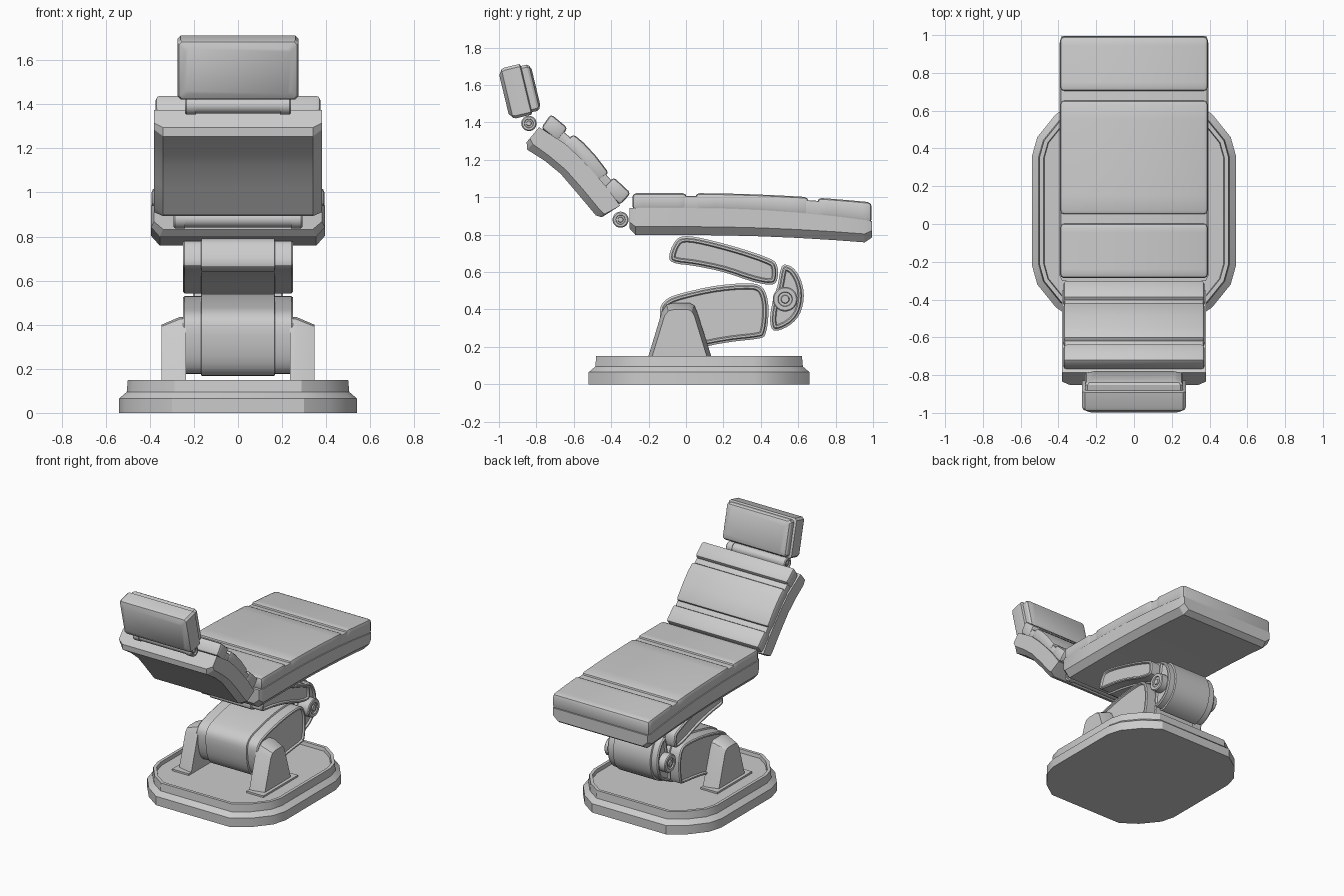
import bpy, bmesh, math
from mathutils import Vector

if "Cube" in bpy.data.objects:
    bpy.data.objects.remove(bpy.data.objects["Cube"])


def loft(name, rings, bevel=0, segs=2, limit=35):
    """Bridge equal-sized rings of points, cap both ends, optionally bevel hard edges."""
    bm = bmesh.new()
    rows = [[bm.verts.new(p) for p in r] for r in rings]
    n = len(rows[0])
    for a, b in zip(rows, rows[1:]):
        for i in range(n):
            j = (i + 1) % n
            bm.faces.new((a[i], a[j], b[j], b[i]))
    bm.faces.new(rows[0][::-1])
    bm.faces.new(rows[-1])
    bmesh.ops.recalc_face_normals(bm, faces=bm.faces)
    if bevel:
        edges = [e for e in bm.edges if e.calc_face_angle(0) > math.radians(limit)]
        bmesh.ops.bevel(bm, geom=edges, offset=bevel, segments=segs, profile=0.5,
                        affect='EDGES', clamp_overlap=True)
    me = bpy.data.meshes.new(name)
    bm.to_mesh(me)
    bm.free()
    ob = bpy.data.objects.new(name, me)
    bpy.context.collection.objects.link(ob)
    return ob


def inset(prof, d):
    """Shrink a closed 2D profile by d."""
    n = len(prof)
    pts = [Vector(p) for p in prof]
    area = sum(pts[i].x * pts[(i + 1) % n].y - pts[(i + 1) % n].x * pts[i].y for i in range(n))
    s = 1 if area > 0 else -1
    out = []
    for i in range(n):
        e1 = (pts[i] - pts[i - 1]).normalized()
        e2 = (pts[(i + 1) % n] - pts[i]).normalized()
        n1, n2 = Vector((-e1.y, e1.x)) * s, Vector((-e2.y, e2.x)) * s
        m = (n1 + n2).normalized()
        out.append(pts[i] + m * d / max(0.5, m.dot(n1)))
    return out


def rounded(prof, k=3):
    """Catmull-Rom curve through the closed profile."""
    n, out = len(prof), []
    for i in range(n):
        a, b, c, d = (Vector(prof[(i + o) % n]) for o in (-1, 0, 1, 2))
        for t in (q / k for q in range(k)):
            out.append(0.5 * (2 * b + (c - a) * t + (2 * a - 5 * b + 4 * c - d) * t * t
                              + (3 * b - a - 3 * c + d) * t ** 3))
    return out


def prism(name, prof, sections, **kw):
    """Side (y, z) profile swept across x, mirrored; sections are (x, inset) outward."""
    full = [(-x, i) for x, i in reversed(sections)] + list(sections)
    return loft(name, [[(x, p[0], p[1]) for p in inset(prof, i)] for x, i in full], **kw)


def circle(y, z, r, n=28):
    return [(y + r * math.cos(2 * math.pi * i / n), z + r * math.sin(2 * math.pi * i / n))
            for i in range(n)]


# Base: stepped plinth with a recessed top
quarter = [(0.54, 0.29), (0.512, 0.39), (0.415, 0.51), (0.30, 0.59)]
outline = (quarter + [(-x, y) for x, y in reversed(quarter)]
           + [(-x, -y) for x, y in quarter] + [(x, -y) for x, y in reversed(quarter)])
steps = [(0, 0), (0, 0.065), (0.035, 0.095), (0.04, 0.15), (0.062, 0.15), (0.066, 0.125)]
loft("base", [[(p.x, p.y + 0.07, z) for p in inset(outline, d)] for d, z in steps])

# Brackets holding the lower arm
foot_in = [(-0.21, 0.12), (-0.13, 0.385), (-0.105, 0.425), (-0.07, 0.435), (0.02, 0.435),
           (0.045, 0.42), (0.06, 0.385), (0.145, 0.12)]
foot_out = [(-0.19, 0.12), (-0.115, 0.365), (-0.095, 0.392), (-0.065, 0.40), (0.01, 0.40),
            (0.03, 0.39), (0.045, 0.365), (0.12, 0.12)]
for s, side in ((-1, "left"), (1, "right")):
    loft(side + "_bracket", [[(s * x, y, z) for y, z in p]
                             for x, p in ((0.235, foot_in), (0.265, foot_in), (0.347, foot_out))])
    loft(side + "_bracket_flange", [[(s * x, y, z) for x, y in
         ((0.235, -0.235), (0.37, -0.235), (0.37, 0.165), (0.235, 0.165))] for z in (0.12, 0.138)])

# Lifting arms and elbow, each with a raised rim around a recessed side panel
panel = lambda w, c: [(c, 0), (c + 0.004, 0.01), (w - 0.008, 0.01), (w, 0.016),
                      (w, 0.026), (w - 0.012, 0.032)]
lower = [(-0.14, 0.39), (-0.11, 0.45), (-0.03, 0.485), (0.15, 0.525), (0.32, 0.54), (0.40, 0.525),
         (0.435, 0.46), (0.44, 0.36), (0.425, 0.27), (0.39, 0.245), (0.25, 0.228), (0.12, 0.205),
         (0.0, 0.17), (-0.08, 0.18), (-0.125, 0.26)]
upper = [(-0.09, 0.68), (-0.065, 0.755), (-0.02, 0.79), (0.08, 0.782), (0.28, 0.73), (0.44, 0.675),
         (0.485, 0.64), (0.49, 0.57), (0.46, 0.533), (0.36, 0.548), (0.20, 0.60), (0.05, 0.632),
         (-0.06, 0.648)]
elbow = [(0.525, 0.64), (0.575, 0.62), (0.615, 0.555), (0.63, 0.47), (0.61, 0.38), (0.56, 0.32),
         (0.49, 0.287), (0.458, 0.30), (0.45, 0.36), (0.465, 0.45), (0.49, 0.53), (0.505, 0.61)]
prism("lower_arm", rounded(lower), panel(0.25, 0.165))
prism("upper_arm", rounded(upper), panel(0.25, 0.165))
prism("elbow", rounded(elbow), panel(0.205, 0.15))


def hub(name, y, z, r, x0, w):
    """Pivot pin: slimmer bar in the middle, stepped caps at the ends."""
    prism(name, circle(y, z, r), [(x0, r * 0.12), (x0, 0), (w - 0.006, 0), (w, 0.006),
          (w, r * 0.4), (w - 0.008, r * 0.45), (w - 0.008, r * 0.65), (w, r * 0.7)])


hub("elbow_pivot", 0.53, 0.455, 0.066, 0.17, 0.248)
hub("backrest_hinge", -0.35, 0.88, 0.043, 0.24, 0.292)
hub("headrest_hinge", -0.84, 1.395, 0.041, 0.19, 0.24)

# Seat shell: dished underside, chamfered along the bottom edges
sq = lambda y: max(0, y) ** 2
top = lambda y: 1.022 - 0.05 * sq(y)
split = lambda y: 0.942 - 0.07 * sq(y)
bottom = lambda y: 0.798 - 0.043 * sq(y)


def seat_ring(y, lift, dx):
    b = bottom(y) + lift
    w = 0.395 - dx
    return [(-w + 0.04, y, b), (w - 0.04, y, b), (w, y, b + 0.045 - lift * 0.3),
            (w, y, split(y)), (-w, y, split(y)), (-w, y, b + 0.045 - lift * 0.3)]


loft("seat_shell", [seat_ring(*a) for a in
     ((-0.302, 0.035, 0.015), (-0.27, 0, 0), (0, 0, 0), (0.2, 0, 0), (0.4, 0, 0), (0.6, 0, 0),
      (0.8, 0, 0), (0.955, 0, 0), (0.995, 0.03, 0.012))])


def seat_pad(name, y0, y1, w, drop, bevel):
    ys = [y0 + (y1 - y0) * i / 6 for i in range(7)]
    loft(name, [[(-w, y, split(y) - 0.01), (w, y, split(y) - 0.01), (w, y, top(y) - drop),
                 (-w, y, top(y) - drop)] for y in ys], bevel=bevel)


# Seat cushions with a lower strip showing in the grooves
seat_pad("seat_liner", -0.26, 0.97, 0.388, 0.016, 0.008)
seat_pad("seat_cushion_rear", -0.287, 0.004, 0.392, 0, 0.022)
seat_pad("seat_cushion_middle", 0.05, 0.655, 0.392, 0, 0.022)
seat_pad("seat_cushion_foot", 0.703, 0.993, 0.392, 0, 0.022)

# Backrest shell: curved, rear edges chamfered towards the sides
front = [(-0.352, 0.955), (-0.425, 1.055), (-0.50, 1.14), (-0.57, 1.215), (-0.645, 1.285),
         (-0.785, 1.375)]
rear = [(-0.852, 1.295), (-0.85, 1.255), (-0.755, 1.195), (-0.67, 1.125), (-0.58, 1.02),
        (-0.482, 0.903), (-0.45, 0.893)]
rear_side = [(-0.835, 1.315), (-0.82, 1.285), (-0.73, 1.22), (-0.643, 1.147), (-0.553, 1.045),
             (-0.46, 0.932), (-0.435, 0.91)]
loft("backrest_shell", [[(x, y, z) for y, z in front + r] for x, r in
     ((-0.38, rear_side), (-0.34, rear), (0.34, rear), (0.38, rear_side))])

# Backrest cushions
prism("backrest_liner", [(-0.345, 0.965), (-0.50, 1.12), (-0.64, 1.27), (-0.76, 1.365),
      (-0.725, 1.41), (-0.625, 1.325), (-0.53, 1.235), (-0.43, 1.125), (-0.325, 1.005)],
      [(0.368, 0)], bevel=0.006)
pads = {
    "upper": [(-0.775, 1.37), (-0.722, 1.445), (-0.632, 1.37), (-0.685, 1.30)],
    "middle": [(-0.66, 1.285), (-0.602, 1.338), (-0.545, 1.29), (-0.485, 1.225), (-0.412, 1.13),
               (-0.47, 1.085), (-0.54, 1.165), (-0.60, 1.23)],
    "lower": [(-0.445, 1.05), (-0.387, 1.108), (-0.295, 1.022), (-0.353, 0.957)],
}
for part, prof in pads.items():
    prism("backrest_cushion_" + part, prof, [(0.374, 0)], bevel=0.018)

# Headrest: tilted slab, shell behind and cushion in front
tilt = math.radians(13.5)
up = Vector((0, -math.sin(tilt), math.cos(tilt)))
out = Vector((0, math.cos(tilt), math.sin(tilt)))
centre = Vector((0, -0.888, 1.57))


def head_ring(d, w, h, c=0.014):
    flat = [(w, h - c), (w - c, h), (c - w, h), (-w, h - c),
            (-w, c - h), (c - w, -h), (w - c, -h), (w, c - h)]
    return [centre + Vector((x, 0, 0)) + up * v + out * d for x, v in flat]


loft("headrest", [head_ring(*a) for a in
     ((-0.088, 0.238, 0.105), (-0.07, 0.268, 0.133), (-0.055, 0.274, 0.139), (0.03, 0.274, 0.139),
      (0.036, 0.26, 0.127), (0.066, 0.26, 0.127), (0.078, 0.252, 0.119), (0.088, 0.225, 0.098))])

# Smooth the gentle curves, keep the edges crisp
for ob in bpy.context.scene.objects:
    ob.select_set(True)
    bpy.context.view_layer.objects.active = ob
bpy.ops.object.shade_smooth_by_angle(angle=math.radians(28))
